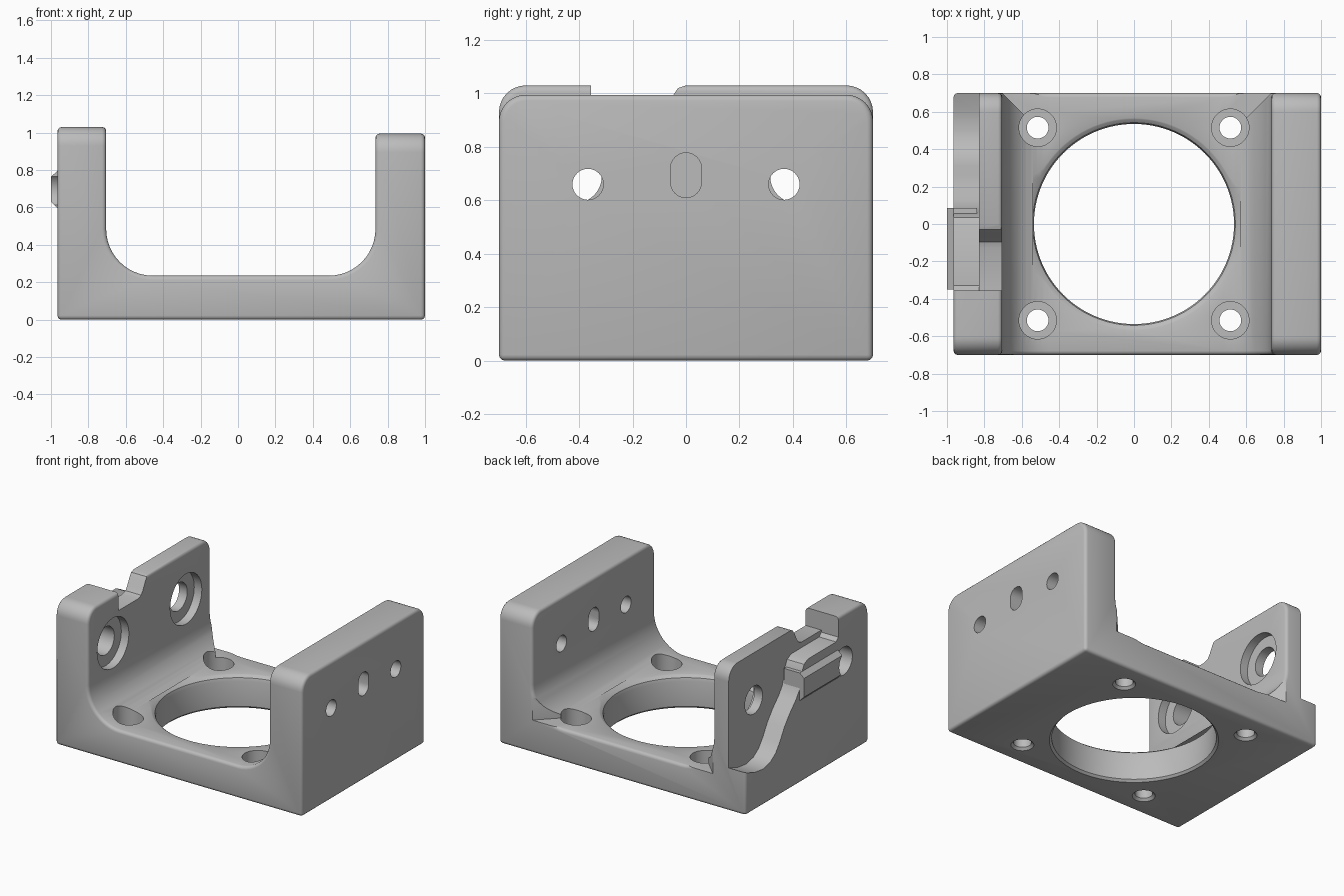
import bpy, bmesh, math
from mathutils import Vector

if "Cube" in bpy.data.objects:
    bpy.data.objects.remove(bpy.data.objects["Cube"])

grey = bpy.data.materials.new("plain grey")
grey.use_nodes = True
colour = (0.5, 0.5, 0.5, 1)
grey.diffuse_color = colour
grey.node_tree.nodes["Principled BSDF"].inputs["Base Color"].default_value = colour


def finish(bm, name):
    bmesh.ops.recalc_face_normals(bm, faces=bm.faces)
    mesh = bpy.data.meshes.new(name)
    bm.to_mesh(mesh)
    bm.free()
    mesh.materials.append(grey)
    obj = bpy.data.objects.new(name, mesh)
    bpy.context.collection.objects.link(obj)
    return obj


def place(axis, a, b, h):
    """Point from two in-plane coordinates and one along the axis."""
    return Vector({"x": (h, a, b), "y": (a, h, b), "z": (a, b, h)}[axis])


def prism_mesh(points, axis, lo, hi):
    bm = bmesh.new()
    ends = [[bm.verts.new(place(axis, a, b, h)) for a, b in points] for h in (lo, hi)]
    for end in ends:
        bm.faces.new(end)
    n = len(points)
    for i in range(n):
        j = (i + 1) % n
        bm.faces.new((ends[0][i], ends[0][j], ends[1][j], ends[1][i]))
    return bm


def prism(name, points, axis, lo, hi):
    return finish(prism_mesh(points, axis, lo, hi), name)


def lathe(name, axis, centre, profile, sides=48):
    """Round solid from (radius, position along axis) pairs."""
    bm = bmesh.new()
    rings = []
    for r, h in profile:
        angles = [2 * math.pi * i / sides for i in range(sides)]
        rings.append([bm.verts.new(place(axis, centre[0] + r * math.cos(t),
                                         centre[1] + r * math.sin(t), h)) for t in angles])
    bm.faces.new(rings[0])
    bm.faces.new(rings[-1])
    for low, high in zip(rings, rings[1:]):
        for i in range(sides):
            j = (i + 1) % sides
            bm.faces.new((low[i], low[j], high[j], high[i]))
    return finish(bm, name)


def arc(cx, cy, r, start, end, steps=12):
    return [(cx + r * math.cos(math.radians(start + (end - start) * i / steps)),
             cy + r * math.sin(math.radians(start + (end - start) * i / steps)))
            for i in range(steps + 1)]


def apply(obj, mod):
    bpy.context.view_layer.objects.active = obj
    bpy.ops.object.modifier_apply(modifier=mod.name)


def cut(obj, cutter):
    mod = obj.modifiers.new("cut", "BOOLEAN")
    mod.operation = "DIFFERENCE"
    mod.solver = "EXACT"
    mod.object = cutter
    apply(obj, mod)
    bpy.data.objects.remove(cutter)


def soften(obj, width, segments=3):
    mod = obj.modifiers.new("soft edges", "BEVEL")
    mod.width = width
    mod.segments = segments
    mod.limit_method = "ANGLE"
    mod.angle_limit = math.radians(50)
    apply(obj, mod)


# U-shaped bracket with filleted inside corners
floor, left_in, right_in, r = 0.235, 0.735, -0.705, 0.25
outline = [(-0.965, 0), (1, 0), (1, 0.995), (left_in, 0.995)]
outline += arc(left_in - r, floor + r, r, 0, -90)
outline += arc(right_in + r, floor + r, r, 270, 180)
outline += [(right_in, 1.03), (-0.965, 1.03)]
bm = prism_mesh(outline, "y", -0.7, 0.7)
corners = [e for e in bm.edges
           if all(v.co.z > 0.9 for v in e.verts)
           and abs(e.verts[0].co.y - e.verts[1].co.y) < 0.01]
bmesh.ops.bevel(bm, geom=corners, offset=0.1, segments=8, profile=0.5, affect="EDGES")
bracket = finish(bm, "bracket")
soften(bracket, 0.022)

# Fillets trimmed diagonally at the back
for side, inner in ((1, left_in), (-1, -right_in)):
    tri = [(side * inner, 0.701), (side * (inner - 0.27), 0.431),
           (side * (inner - 0.27), 0.8), (side * inner, 0.8)]
    cut(bracket, prism("fillet_trim", tri, "z", floor + 0.001, 0.6))

# Large centre opening with eased rims
rim = [(0.56, -0.02), (0.55, 0), (0.535, 0.015), (0.535, 0.195),
       (0.542, 0.218), (0.56, 0.232), (0.6, 0.25)]
cut(bracket, lathe("centre_opening", "z", (0, 0), rim, 96))

# Counterbored floor screw holes
for x in (-0.515, 0.515):
    for y in (-0.515, 0.515):
        steps = [(0.075, -0.02), (0.075, 0), (0.058, 0.017), (0.058, 0.13),
                 (0.1, 0.13), (0.1, 0.6)]
        cut(bracket, lathe("floor_hole", "z", (x, y), steps))

# Holes and slot in the left wall
for y in (-0.367, 0.367):
    cut(bracket, lathe("left_wall_hole", "x", (y, 0.66), [(0.058, 0.6), (0.058, 1.1)], 32))
slot = arc(0, 0.72, 0.058, 0, 180) + arc(0, 0.668, 0.058, 180, 360)
cut(bracket, prism("left_wall_slot", slot, "x", 0.6, 1.1))

# Recess outside the right wall, leaving a thin plate and a curved shoulder
shoulder = [(0.8, 0.335), (0.7, 0.31), (0.6, 0.275), (0.5, 0.262), (0.42, 0.28), (0.36, 0.32),
            (0.31, 0.385), (0.26, 0.47), (0.2, 0.545), (0.13, 0.615), (0.09, 0.67),
            (0.07, 0.73), (0.06, 0.79), (0.035, 0.838), (-0.01, 0.86),
            (-0.33, 0.86), (-0.355, 0.885), (-0.355, 1.2), (0.8, 1.2)]
cut(bracket, prism("outer_recess", shoulder, "x", -1.2, -0.83))

# Notch in the top of the right wall
notch = [(-0.355, 1.2), (-0.355, 0.9), (-0.13, 0.9), (-0.095, 0.912), (-0.075, 0.94),
         (-0.05, 0.99), (-0.03, 1.02), (0.005, 1.032), (0.005, 1.2)]
cut(bracket, prism("top_notch", notch, "x", -0.9, -0.6))

# Raised rib on the outside of the right wall
section = [(-0.84, 0.595), (-0.965, 0.595), (-1, 0.63), (-1, 0.765), (-0.965, 0.795), (-0.84, 0.795)]
rib = prism("outer_rib", section, "y", -0.35, 0.085)

# Counterbored holes through the right wall and rib
for y in (-0.415, 0.415):
    steps = [(0.1, -1.2), (0.1, -0.765), (0.18, -0.765), (0.18, -0.6)]
    for part in (bracket, rib):
        cut(part, lathe("right_wall_hole", "x", (y, 0.69), steps))

# Smooth curves, crisp corners
bpy.ops.object.select_all(action="DESELECT")
for part in (bracket, rib):
    part.select_set(True)
bpy.context.view_layer.objects.active = bracket
bpy.ops.object.shade_smooth_by_angle(angle=math.radians(32))
